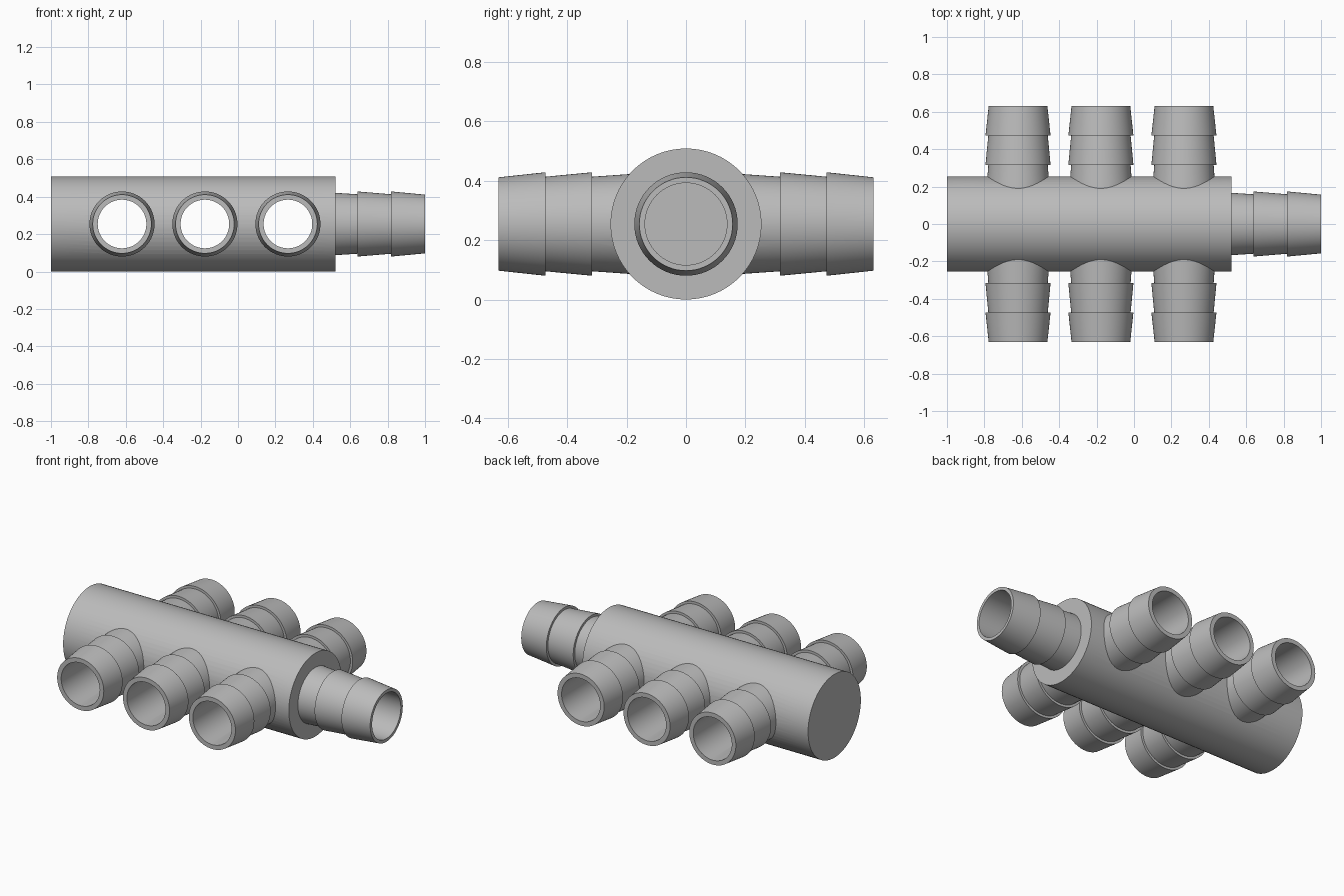
import bpy
import bmesh
from math import pi
from mathutils import Matrix, Vector

cube = bpy.data.objects.get("Cube")
if cube:
    bpy.data.objects.remove(cube)

SIDES = 64
AXIS_Z = 0.254
PORTS = (-0.62, -0.177, 0.267)

grey = bpy.data.materials.new("plain grey")
grey.use_nodes = True
colour = (0.5, 0.5, 0.5, 1)
grey.diffuse_color = colour
grey.node_tree.nodes["Principled BSDF"].inputs["Base Color"].default_value = colour


def lathe(name, profile, matrix):
    """Closed solid of revolution from (radius, height) pairs, bottom to top."""
    bm = bmesh.new()
    rings = []
    for radius, height in profile:
        ring = bmesh.ops.create_circle(bm, segments=SIDES, radius=radius,
                                       matrix=Matrix.Translation((0, 0, height)))
        rings.append(ring["verts"])
    for low, high in zip(rings, rings[1:]):
        for i in range(SIDES):
            j = (i + 1) % SIDES
            bm.faces.new((low[i], low[j], high[j], high[i]))
    bm.faces.new(rings[0])
    bm.faces.new(rings[-1])
    bmesh.ops.transform(bm, matrix=matrix, verts=bm.verts)
    bmesh.ops.recalc_face_normals(bm, faces=bm.faces)
    mesh = bpy.data.meshes.new(name)
    bm.to_mesh(mesh)
    bm.free()
    mesh.materials.append(grey)
    obj = bpy.data.objects.new(name, mesh)
    bpy.context.collection.objects.link(obj)
    return obj


def barbs(tip, pitch, start):
    """Profile of a hose nozzle with backward-facing barbs."""
    flare, neck = 0.174, 0.157
    return [(0.17, start),
            (neck + 0.002, tip - 2 * pitch), (flare, tip - 2 * pitch),
            (neck + 0.002, tip - pitch), (flare, tip - pitch),
            (neck, tip)]


def placed(x, turn, axis):
    return Matrix.Translation((x, 0, AXIS_Z)) @ Matrix.Rotation(turn, 4, axis)


along_x = placed(0, pi / 2, 'Y')

# Main barrel
body = lathe("hose_manifold", [(0.254, -1), (0.254, 0.52)], along_x)

# Inlet nozzle on the end and outlet nozzles on both sides
solids = [lathe("inlet_nozzle", barbs(1.0, 0.181, 0.47), along_x)]
for x in PORTS:
    for turn in (pi / 2, -pi / 2):
        solids.append(lathe("side_nozzle", barbs(0.63, 0.157, 0.16),
                            placed(x, turn, 'X')))

# Blind main bore and cross bores
cutters = [lathe("main_bore", [(0.138, -0.9), (0.138, 1.1)], along_x)]
for x in PORTS:
    cutters.append(lathe("cross_bore", [(0.13, -0.8), (0.13, 0.8)],
                         placed(x, pi / 2, 'X')))

for operation, tools in (('UNION', solids), ('DIFFERENCE', cutters)):
    for tool in tools:
        mod = body.modifiers.new(tool.name, 'BOOLEAN')
        mod.operation = operation
        mod.solver = 'EXACT'
        mod.object = tool
        tool.hide_render = True

# Bake the joined shape and drop the helper solids
bpy.context.view_layer.update()
graph = bpy.context.evaluated_depsgraph_get()
joined = bpy.data.meshes.new_from_object(body.evaluated_get(graph))
body.modifiers.clear()
body.data = joined
for tool in solids + cutters:
    bpy.data.objects.remove(tool)

# Smooth walls with crisp rims
bpy.ops.object.select_all(action='DESELECT')
body.select_set(True)
bpy.context.view_layer.objects.active = body
bpy.ops.object.shade_smooth_by_angle(angle=pi / 9)
